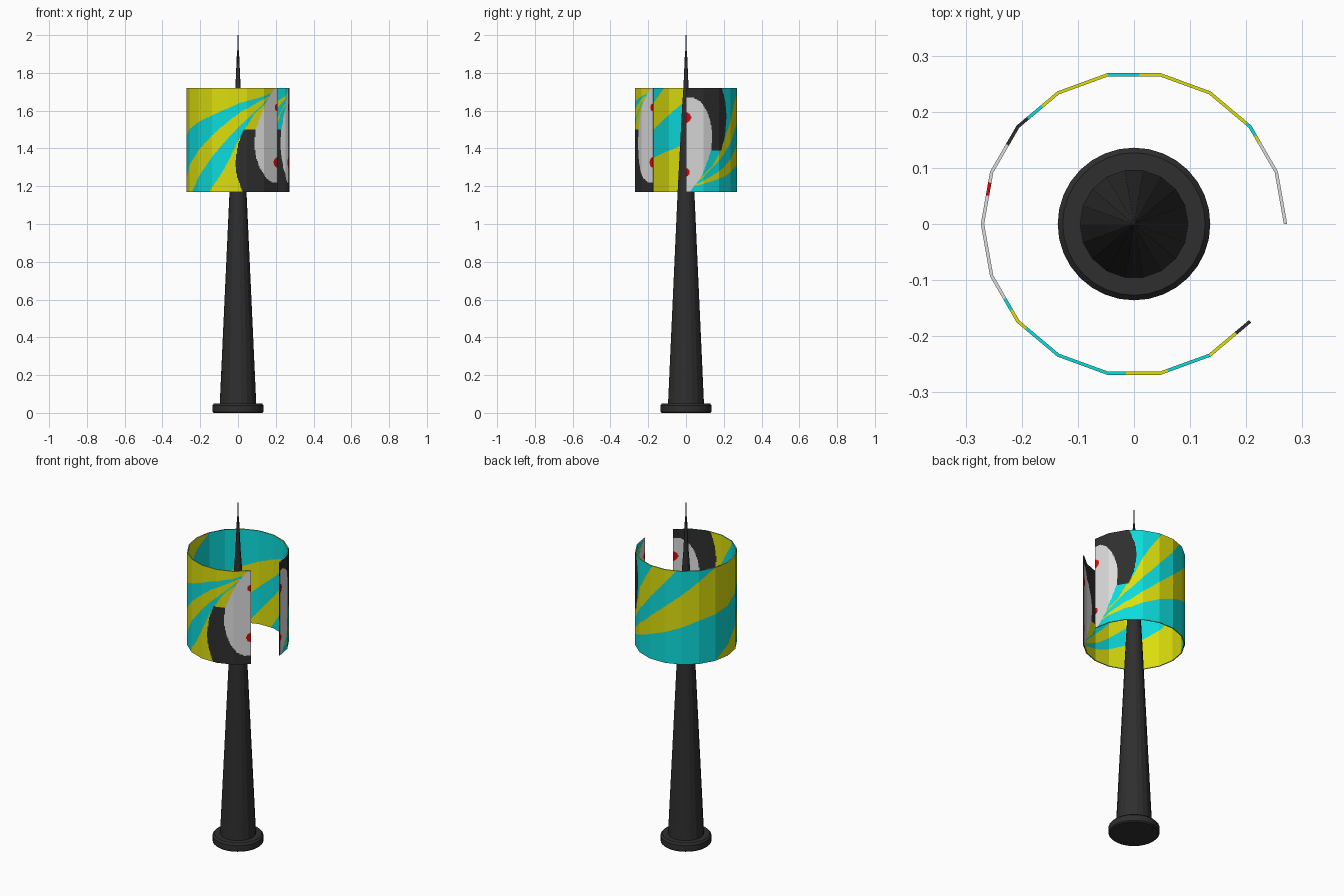
import bpy, math

if "Cube" in bpy.data.objects:
    bpy.data.objects.remove(bpy.data.objects["Cube"])

Z0, Z1 = 1.17, 1.72          # drum bottom and top
H = Z1 - Z0
R_OUT, R_IN = 0.273, 0.267   # drum outer and inner radius
ARC, FACET = 320, 20         # sweep and facet angle in degrees


def material(name, rgb):
    m = bpy.data.materials.new(name)
    m.diffuse_color = (*rgb, 1)
    m.use_nodes = True
    m.node_tree.nodes["Principled BSDF"].inputs["Base Color"].default_value = m.diffuse_color
    return m


YELLOW, CYAN, DARK, PALE, RED = range(5)
palette = [material("yellow", (0.72, 0.74, 0.004)),
           material("cyan", (0.004, 0.72, 0.72)),
           material("charcoal", (0.028, 0.028, 0.028)),
           material("pale_grey", (0.72, 0.72, 0.72)),
           material("red", (0.65, 0.003, 0.003))]


def add_object(name, verts, faces, mats, indices=None):
    me = bpy.data.meshes.new(name)
    me.from_pydata(verts, [], faces)
    for m in mats:
        me.materials.append(m)
    if indices:
        me.polygons.foreach_set("material_index", indices)
    me.update()
    ob = bpy.data.objects.new(name, me)
    bpy.context.collection.objects.link(ob)
    return ob


def lathe(name, profile, sides, mat):
    """Closed solid of revolution from (radius, height) points."""
    verts, faces = [], []
    for r, z in profile:
        for i in range(sides):
            a = 2 * math.pi * i / sides
            verts.append((r * math.cos(a), r * math.sin(a), z))
    for k in range(len(profile) - 1):
        for i in range(sides):
            j = (i + 1) % sides
            a, b = k * sides, (k + 1) * sides
            faces.append((a + i, a + j, b + j, b + i))
    faces.append(tuple(reversed(range(sides))))
    faces.append(tuple(range(len(verts) - sides, len(verts))))
    return add_object(name, verts, faces, [mat])


def curve(points, x):
    """Piecewise linear lookup."""
    if x <= points[0][0]:
        return points[0][1]
    for (a, p), (b, q) in zip(points, points[1:]):
        if x <= b:
            return p + (q - p) * (x - a) / (b - a)
    return points[-1][1]


# Edges of the sweeping rays: height against angle from the drum's open end
RAYS = [[(12, .517), (48, .47), (78, .41), (105, .36), (140, .295), (160, .275)],
        [(15, .505), (48, .42), (70, .34), (105, .20), (140, .065), (160, 0)],
        [(15, .49), (48, .35), (70, .24), (98, .09), (114, 0)],
        [(15, .48), (32, .41), (50, .27), (60, .17), (70, .09), (84, 0)]]
# Outline of the pale oval and the dark area: angle against height
OVAL = [(.049, -1), (.05, 8), (.07, 16), (.12, 24), (.18, 29), (.25, 31.5),
        (.33, 29.5), (.41, 23), (.48, 16), (.55, 4)]
SHADE = [(0, 45), (.08, 51), (.15, 53), (.25, 50), (.33, 44)]


def pattern(theta, z):
    """Colour on the outside; the second half is the first turned upside down."""
    turned = theta < ARC / 2
    u = theta if turned else ARC - theta
    v = Z1 - z if turned else z - Z0
    for spot_v, size in ((.157, .027), (.447, .02)):
        if math.hypot(math.radians(u) * R_OUT, v - spot_v) < size:
            return RED
    if u < curve(OVAL, v):
        return PALE
    if v < .33 and u < curve(SHADE, v):
        return DARK
    band = sum(v < curve(r, u) for r in RAYS)
    return (band + turned) % 2


def on_drum(theta, r, z):
    """Point on the flat-sided drum."""
    k = min(int(theta // FACET), ARC // FACET - 1)
    t = theta / FACET - k
    a, b = math.radians(k * FACET), math.radians((k + 1) * FACET)
    return (r * (math.cos(a) * (1 - t) + math.cos(b) * t),
            r * (math.sin(a) * (1 - t) + math.sin(b) * t), z)


verts, faces, tints = [], [], []


def quad(points, tint):
    n = len(verts)
    verts.extend(points)
    faces.append((n, n + 1, n + 2, n + 3))
    tints.append(tint)


# Drum walls: each narrow column is cut where the colour changes
COLS, ROWS = 320, 220
for inside in (False, True):
    r = R_IN if inside else R_OUT
    for c in range(COLS):
        t0, t1 = c * ARC / COLS, (c + 1) * ARC / COLS
        tint = []
        for k in range(ROWS):
            z = Z0 + (k + .5) * H / ROWS
            tint.append(pattern((t0 + t1) / 2, Z0 + Z1 - z if inside else z))
        start = 0
        for k in range(1, ROWS + 1):
            if k == ROWS or tint[k] != tint[start]:
                za, zb = Z0 + start * H / ROWS, Z0 + k * H / ROWS
                p = [on_drum(t0, r, za), on_drum(t1, r, za),
                     on_drum(t1, r, zb), on_drum(t0, r, zb)]
                quad(p[::-1] if inside else p, tint[start])
                start = k

# Drum rims, coloured by angle
RIM = [(33, PALE), (36, YELLOW), (42, CYAN), (88, YELLOW), (100, CYAN),
       (128, YELLOW), (135, CYAN), (148, DARK), (164, PALE), (169, RED),
       (210, PALE), (215, CYAN), (224, YELLOW), (267, CYAN), (283, YELLOW),
       (300, CYAN), (313, YELLOW), (320, DARK)]
for c in range(COLS):
    t0, t1 = c * ARC / COLS, (c + 1) * ARC / COLS
    tint = next(m for limit, m in RIM if t1 <= limit)
    for z in (Z0, Z1):
        p = [on_drum(t0, R_IN, z), on_drum(t0, R_OUT, z),
             on_drum(t1, R_OUT, z), on_drum(t1, R_IN, z)]
        quad(p if z == Z1 else p[::-1], tint)

# Drum open ends
for t in (0, ARC):
    p = [on_drum(t, R_IN, Z0), on_drum(t, R_OUT, Z0),
         on_drum(t, R_OUT, Z1), on_drum(t, R_IN, Z1)]
    quad(p if t == 0 else p[::-1], DARK)

add_object("patterned_drum", verts, faces, palette, tints)

# Foot disc and tapering spire
foot = lathe("foot", [(.13, 0), (.136, .006), (.136, .04), (.127, .05)], 32, palette[DARK])
lathe("spire", [(.097, .04), (.045, 1.17), (.021, 1.62), (.014, 1.72),
                (.006, 1.9), (.0025, 1.93), (.0015, 2.0)], 18, palette[DARK])

# Smooth the round side of the foot
bpy.context.view_layer.objects.active = foot
foot.select_set(True)
bpy.ops.object.shade_smooth_by_angle(angle=math.radians(30))
